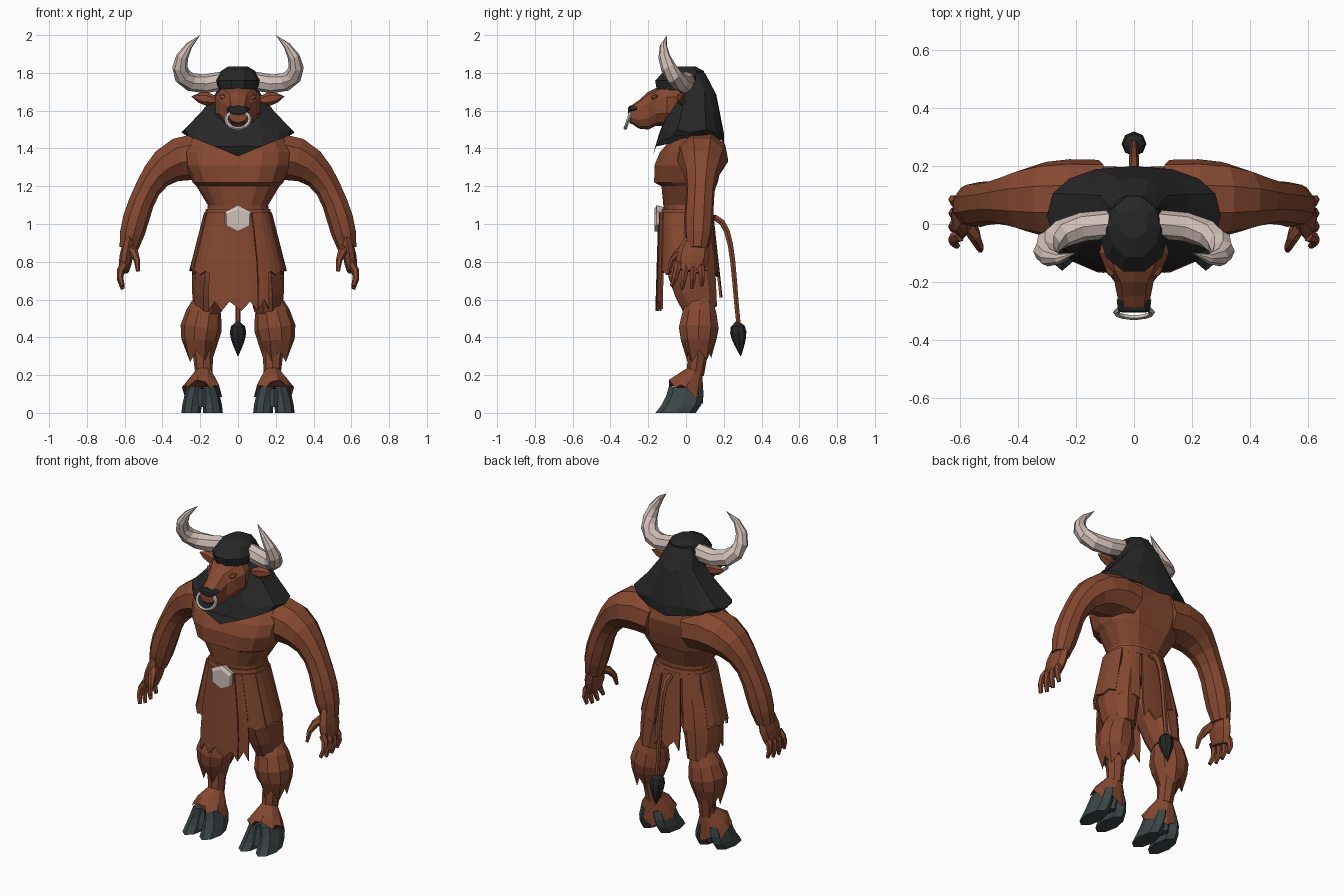
import bpy, bmesh, math
from math import sin, cos, tau
from mathutils import Vector

if "Cube" in bpy.data.objects:
    bpy.data.objects.remove(bpy.data.objects["Cube"])

X, Y = Vector((1, 0, 0)), Vector((0, 1, 0))
UP = Vector((0, 0, 1))


def material(name, *rgb):
    mat = bpy.data.materials.new(name)
    mat.use_nodes = True
    mat.diffuse_color = (*rgb, 1)
    shader = next(node for node in mat.node_tree.nodes if node.type == 'BSDF_PRINCIPLED')
    shader.inputs["Base Color"].default_value = (*rgb, 1)
    shader.inputs["Roughness"].default_value = 0.8
    return mat


HIDE = material("brown_hide", 0.235, 0.065, 0.03)
HAIR = material("black_hair", 0.02, 0.02, 0.02)
HOOF = material("slate_hoof", 0.045, 0.06, 0.063)
BONE = material("pale_bone", 0.64, 0.52, 0.48)
METAL = material("pale_metal", 0.6, 0.55, 0.52)


def finish(name, bm, mat):
    bmesh.ops.remove_doubles(bm, verts=bm.verts, dist=0.0005)
    bmesh.ops.recalc_face_normals(bm, faces=bm.faces)
    mesh = bpy.data.meshes.new(name)
    bm.to_mesh(mesh)
    bm.free()
    mesh.materials.append(mat)
    part = bpy.data.objects.new(name, mesh)
    bpy.context.collection.objects.link(part)
    return part


def rounded(value, power):
    return math.copysign(abs(value) ** power, value)


def ring(center, across, along, wide, deep, sides, power=1.0):
    """One rounded cross-section; a power below one makes it boxier."""
    angles = [tau * k / sides for k in range(sides)]
    return [center + across * wide * rounded(cos(a), power) + along * deep * rounded(sin(a), power)
            for a in angles]


def skin(name, rings, mat, mirror=1):
    """Bridge a list of rings and cap both ends."""
    bm = bmesh.new()
    loops = [[bm.verts.new((p.x * mirror, p.y, p.z)) for p in points] for points in rings]
    for low, high in zip(loops, loops[1:]):
        for k in range(len(low)):
            bm.faces.new((low[k - 1], low[k], high[k], high[k - 1]))
    bm.faces.new(loops[0])
    bm.faces.new(loops[-1])
    return finish(name, bm, mat)


def stack(rows, sides, power=0.85):
    """Level rings from rows of height, half width, front and back."""
    return [ring(Vector((0, (front + back) / 2, z)), X, Y, wide, (back - front) / 2, sides, power)
            for z, wide, front, back in rows]


def bezier(controls, t):
    points = [Vector(c) for c in controls]
    while len(points) > 1:
        points = [a.lerp(b, t) for a, b in zip(points, points[1:])]
    return points[0]


def sweep(name, controls, radius, mat, mirror=1, steps=6, sides=8, flat=1.0, level=False, ragged=0.0):
    """Tube along a Bezier path; radius is a rule of the distance along it."""
    rings = []
    for i in range(steps + 1):
        t = i / steps
        tangent = bezier(controls, min(t + 0.01, 1)) - bezier(controls, max(t - 0.01, 0))
        tangent = UP if level else tangent.normalized()
        along = (Y - tangent * tangent.y).normalized()
        rings.append(ring(bezier(controls, t), along.cross(tangent), along, radius(t), radius(t) * flat, sides))
    for point in rings[-1][::2]:
        point.z -= ragged
    return skin(name, rings, mat, mirror)


# Torso with chest and spine creases
torso = stack([(.9, .17, -.1, .13), (1.1, .16, -.12, .13), (1.2, .22, -.14, .17), (1.22, .24, -.18, .18),
               (1.31, .28, -.18, .2), (1.38, .29, -.15, .21), (1.48, .24, -.06, .18)], sides=16)
for points in torso[2:]:
    for p in points:
        if abs(p.x) < 0.001:
            p.y -= math.copysign(0.013, p.y)
skin("torso", torso, HIDE)

# Mane falling to a point over the chest
mane = stack([(1.4, .28, -.175, .2), (1.5, .3, -.14, .2), (1.6, .2, -.1, .18),
              (1.7, .12, -.06, .16), (1.8, .08, -.06, .1)], sides=16)
for p in mane[0]:
    p.z = 1.36 + abs(p.x) * 0.4 - (0.06 * abs(p.x) / 0.3 - 0.06 if p.y > 0.1 else 0)
for points in mane[1:4]:
    for p in points[::2]:
        p.z -= 0.015
skin("mane", mane, HAIR)
skin("forelock", stack([(1.71, .1, -.16, .05), (1.76, .12, -.17, .1), (1.81, .09, -.12, .1),
                        (1.835, .05, -.05, .05)], sides=10, power=1), HAIR)


# Head and muzzle, with sections that face forward
def forward(name, rows, mat, sides, power=1.0):
    skin(name, [ring(Vector((0, y, z)), UP, X, tall, wide, sides, power) for y, z, tall, wide in rows], mat)


forward("head", [(0, 1.63, .1, .1), (-.1, 1.63, .11, .125), (-.16, 1.62, .1, .1), (-.2, 1.6, .1, .07),
                 (-.25, 1.58, .075, .06), (-.3, 1.58, .04, .05)], HIDE, sides=10, power=0.8)
forward("nose", [(-.26, 1.61, .025, .06), (-.3, 1.6, .025, .055), (-.306, 1.6, .015, .04)], HAIR, sides=8)
forward("mouth", [(-.26, 1.54, .012, .045), (-.3, 1.54, .008, .03)], HAIR, sides=6)
bpy.ops.mesh.primitive_torus_add(major_segments=14, minor_segments=5, major_radius=0.052, minor_radius=0.009,
                                 location=(0, -.305, 1.555), rotation=(math.radians(71), 0, 0))
nose_ring = bpy.context.object
nose_ring.name = "nose_ring"
nose_ring.scale.x = 1.2
nose_ring.data.materials.append(METAL)

# Tail and tuft
sweep("tail", [(0, .1, 1.03), (0, .26, 1.08), (0, .24, .8), (0, .28, .45)],
      lambda t: 0.02 - 0.007 * t, HIDE, sides=6, steps=8)
sweep("tail_tuft", [(0, .27, .49), (0, .29, .3)], lambda t: 0.043 * sin(3.1 * t ** 0.6), HAIR, steps=6)

# Belt and hexagonal buckle
skin("belt", stack([(1.03, .18, -.14, .15), (1.08, .17, -.13, .14)], sides=16), HIDE)
forward("belt_buckle", [(-.12, 1.03, .06, .07), (-.155, 1.03, .07, .08), (-.166, 1.02, .06, .07)], BONE, sides=6)


# Kilt panels wrapped around the hips with torn hems
def kilt_point(angle, z, lift):
    drop = (1.06 - z) * 2
    wide = 0.17 + 0.08 * min(1, drop * 1.6) + lift
    deep = 0.135 + 0.035 * drop + lift
    return (wide * rounded(cos(math.radians(angle)), 0.8),
            deep * rounded(sin(math.radians(angle)), 0.8) + 0.02 * drop, z)


def kilt_panel(name, start, end, hem, lift=0.0, mirror=1, folds=4, rows=4, tear=0.02):
    bm = bmesh.new()
    columns = []
    for i in range(folds + 1):
        angle = start + (end - start) * i / folds
        bottom = hem + tear * (i % 2)
        points = [kilt_point(angle, 1.06 + (bottom - 1.06) * j / rows, lift) for j in range(rows + 1)]
        columns.append([bm.verts.new((x * mirror, y, z)) for x, y, z in points])
    for a, b in zip(columns, columns[1:]):
        for j in range(rows):
            bm.faces.new((a[j], b[j], b[j + 1], a[j + 1]))
    cloth = finish(name, bm, HIDE).modifiers.new("cloth", 'SOLIDIFY')
    cloth.thickness = 0.012
    cloth.offset = 0


kilt_panel("front_apron", -122, -71, hem=0.54, lift=0.006, folds=6, tear=0.05)
kilt_panel("apron_strip", -70, -55, hem=0.55, lift=0.004, folds=2, tear=0.05)
kilt_panel("back_apron", 76, 104, hem=0.61, lift=0.003, tear=0.05)

for label, m in (("left", 1), ("right", -1)):
    kilt_panel(label + "_front_flap", -62, -20, hem=0.73, mirror=m)
    kilt_panel(label + "_side_flap", -24, 32, hem=0.75, lift=0.004, mirror=m)
    kilt_panel(label + "_back_flap", 34, 72, hem=0.72, mirror=m)

    # Horn, ear and eye
    sweep(label + "_horn", [(.07, 0, 1.76), (.36, 0, 1.68), (.36, -.18, 1.88), (.2, -.1, 2)],
          lambda t: 0.05 * (1 - t ** 3), BONE, m, steps=7)
    sweep(label + "_ear", [(.09, -.03, 1.65), (.245, -.02, 1.675)],
          lambda t: 0.036 * sin(3.1 * t), HIDE, m, sides=6, steps=4, flat=0.7)
    sweep(label + "_eye", [(.05, -.18, 1.66), (.1, -.15, 1.68)],
          lambda t: 0.018 * sin(3.1 * t), HIDE, m, sides=6, steps=4)

    # Arm, palm, fingers and thumb
    sweep(label + "_arm", [(.12, .085, 1.35), (.46, .09, 1.42), (.53, .07, 1.1), (.58, .06, .87)],
          lambda t: 0.126 - 0.08 * t + 0.012 * sin(9 * t), HIDE, m, steps=9, sides=9, flat=1.1)
    sweep(label + "_palm", [(.575, .055, .92), (.605, .02, .75)],
          lambda t: 0.026 + 0.01 * sin(3 * t), HIDE, m, steps=4, flat=2.4)
    for i, finger in enumerate(("index", "middle", "ring", "little")):
        y = 0.038 * i - 0.04
        tip = 0.65 + 0.015 * abs(i - 1.4)
        sweep(f"{label}_{finger}_finger", [(.6, y, .79), (.645, y * 1.2, .74), (.61, y * 1.4 - .02, tip)],
              lambda t: 0.021 - 0.01 * t ** 2, HIDE, m, steps=3, sides=6)
    sweep(label + "_thumb", [(.575, .01, .87), (.53, -.08, .85), (.53, -.09, .75)],
          lambda t: 0.03 - 0.02 * t, HIDE, m, steps=3, sides=6)

    # Thigh, shaggy calf and shank
    sweep(label + "_thigh", [(.08, .02, 1), (.145, 0, .8), (.16, .08, .54)],
          lambda t: 0.085 + 0.026 * sin(3 * t) - 0.015 * t ** 2, HIDE, m, steps=5, sides=10, flat=1.25)
    sweep(label + "_calf_fur", [(.16, .08, .62), (.21, .06, .42), (.2, .07, .34)],
          lambda t: 0.06 + 0.05 * sin(3 * t), HIDE, m, steps=4, sides=10, ragged=0.06)
    sweep(label + "_shank", [(.19, .07, .4), (.18, .05, .2)], lambda t: 0.06 - 0.015 * t, HIDE, m, steps=2)

    # Fetlock fur over a cloven hoof
    sweep(label + "_fetlock", [(.18, .05, .22), (.19, 0, .125)],
          lambda t: 0.045 + 0.062 * t, HIDE, m, steps=3, sides=10, ragged=0.03)
    for toe, way in (("inner", -1), ("outer", 1)):
        sweep(f"{label}_{toe}_hoof", [(.19 + way * .058, -.055, 0), (.19 + way * .054, 0, .06),
                                      (.19 + way * .035, 0, .14)],
              lambda t: 0.052 - 0.008 * t ** 2, HOOF, m, steps=3, flat=2.05, level=True)
    sweep(label + "_heel", [(.19, -.03, .03), (.19, 0, .13)], lambda t: 0.045, HOOF, m, steps=1, flat=2, level=True)
